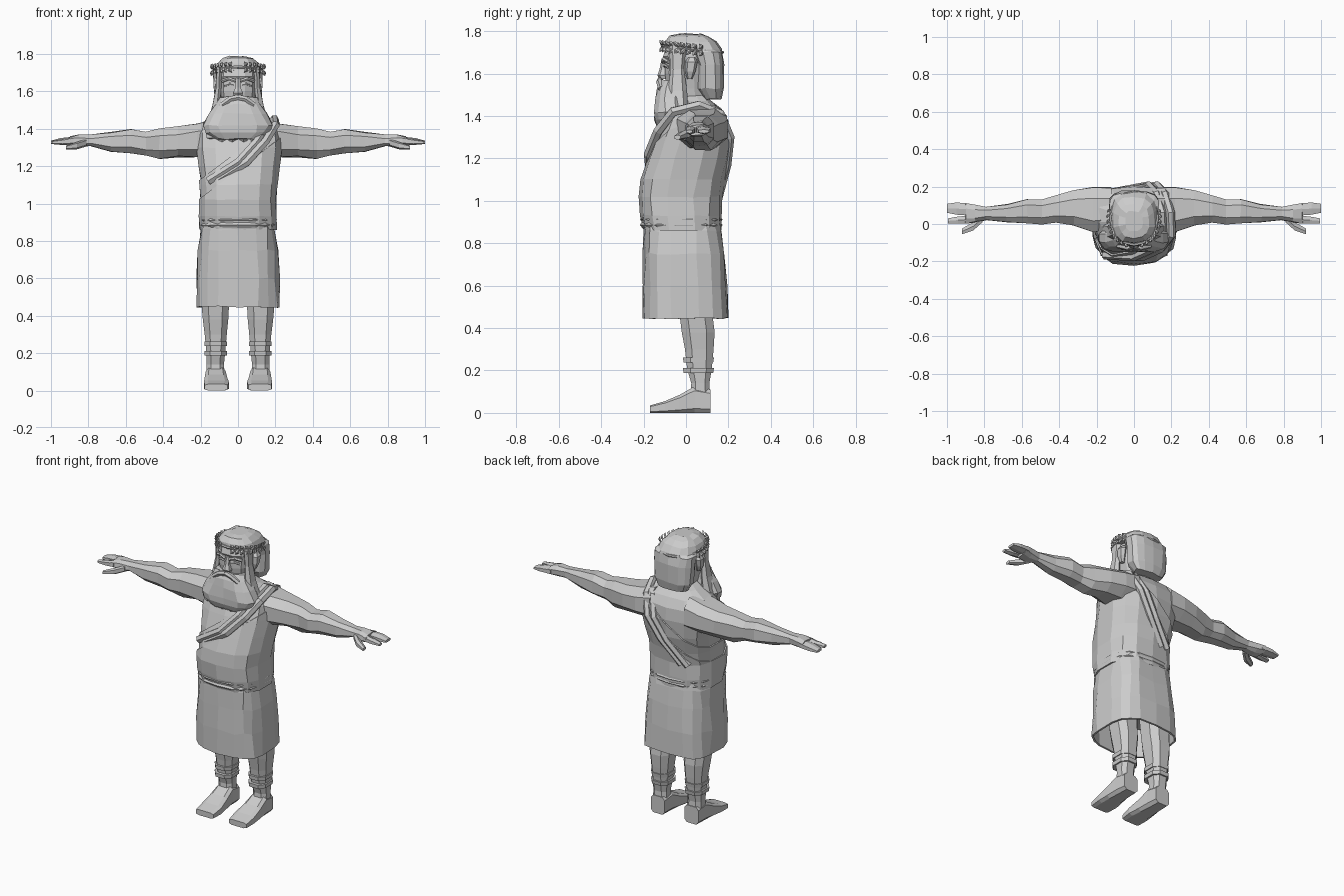
import bpy, bmesh, math, random
from mathutils import Vector

random.seed(4)
stone = bpy.data.materials.new("plain grey")
stone.diffuse_color = (0.6, 0.6, 0.6, 1)


def make(name, bm, mirror=False, solid=0):
    bmesh.ops.recalc_face_normals(bm, faces=bm.faces)
    me = bpy.data.meshes.new(name)
    bm.to_mesh(me)
    bm.free()
    me.materials.append(stone)
    ob = bpy.data.objects.new(name, me)
    bpy.context.collection.objects.link(ob)
    if mirror:
        m = ob.modifiers.new("mirror", 'MIRROR')
        m.use_mirror_merge = False
    if solid:
        s = ob.modifiers.new("thickness", 'SOLIDIFY')
        s.thickness = solid
    return ob


def loft(rings, axis='z', n=8, p=0.75, jitter=0.0, caps=True, grow=0.0):
    """Rounded-box sections: (t, a0, a1, b0, b1) along an axis."""
    bm = bmesh.new()
    angles = [(i + 0.5) * math.tau / n for i in range(n)]
    power = lambda v: math.copysign(abs(v) ** p, v)
    shape = [(power(math.cos(a)), power(math.sin(a))) for a in angles]
    ma, mb = max(s[0] for s in shape), max(s[1] for s in shape)
    loops = []
    for t, a0, a1, b0, b1 in rings:
        loop = []
        for sa, sb in shape:
            a = (a0 + a1) / 2 + sa / ma * ((a1 - a0) / 2 + grow)
            b = (b0 + b1) / 2 + sb / mb * ((b1 - b0) / 2 + grow)
            a += random.uniform(-jitter, jitter)
            b += random.uniform(-jitter, jitter)
            k = t + random.uniform(-jitter, jitter)
            loop.append(bm.verts.new({'z': (a, b, k), 'x': (k, a, b), 'y': (a, k, b)}[axis]))
        loops.append(loop)
    for u, v in zip(loops, loops[1:]):
        for i in range(n):
            j = (i + 1) % n
            bm.faces.new((u[i], u[j], v[j], v[i]))
    if caps:
        bm.faces.new(loops[0])
        bm.faces.new(loops[-1])
    return bm


def sym(rows):
    return [(z, -w, w, f, b) for z, w, f, b in rows]


def tube(name, pts, radius, mirror=False, closed=False):
    cu = bpy.data.curves.new(name, 'CURVE')
    cu.dimensions = '3D'
    cu.bevel_depth, cu.bevel_resolution, cu.use_fill_caps = radius, 1, True
    sp = cu.splines.new('POLY')
    sp.points.add(len(pts) - 1)
    for q, c in zip(sp.points, pts):
        q.co = (*c, 1)
    sp.use_cyclic_u = closed
    tmp = bpy.data.objects.new("tmp", cu)
    bpy.context.collection.objects.link(tmp)
    bpy.context.view_layer.update()
    me = bpy.data.meshes.new_from_object(tmp.evaluated_get(bpy.context.evaluated_depsgraph_get()))
    bpy.data.objects.remove(tmp)
    bm = bmesh.new()
    bm.from_mesh(me)
    for f in bm.faces:
        f.smooth = False
        f.material_index = 0
    make(name, bm, mirror)


# torso
body = sym([(.86, .19, -.19, .155), (.93, .195, -.205, .155), (1.02, .19, -.21, .155),
            (1.1, .195, -.2, .17), (1.2, .21, -.17, .195), (1.3, .225, -.135, .208),
            (1.38, .225, -.1, .2), (1.43, .19, -.07, .17), (1.47, .11, -.04, .12), (1.51, .06, -.03, .08)])
make("torso", loft(body, n=14, jitter=.004))

# draped robe: larger torso shell cut along diagonals, two layered folds
for k, (name, drop, grow) in enumerate((("robe", 0, .008), ("robe_fold", .1, .014))):
    bm = loft(body[:8], n=14, jitter=.004, caps=False, grow=grow)
    bmesh.ops.bisect_plane(bm, geom=bm.verts[:] + bm.edges[:] + bm.faces[:],
                           plane_co=(.2, 0, 1.43 - drop), plane_no=(-.6, 0, .8), clear_outer=True)
    make(name, bm, solid=.008)

# rolled sash over the left shoulder
for k, dx in enumerate((0, .045)):
    tube("sash_roll", [(-.16 + dx, -.165, 1.12), (.0 + dx, -.175, 1.22), (.1 + dx, -.13, 1.33),
                       (.155 + dx, -.06, 1.42), (.15 + dx, .06, 1.45), (.12 + dx, .16, 1.41),
                       (.08 + dx, .205, 1.3), (0 + dx, .19, 1.17), (-.12 + dx, .15, 1.02)], .024)

# skirt with uneven pleats
make("skirt", loft(sym([(.445, .222, -.2, .2), (.6, .218, -.203, .195), (.75, .21, -.203, .185),
                        (.86, .2, -.2, .172), (.9, .19, -.195, .16)]), n=18, p=.65, jitter=.007, caps=False),
     solid=.012)
make("skirt_underside", loft(sym([(.62, .19, -.17, .17), (.64, .19, -.17, .17)]), n=14, p=.65))

# belt rolls
for z in (.885, .912):
    make("belt", loft(sym([(z - .014, .198, -.205, .163), (z, .206, -.216, .172),
                           (z + .014, .198, -.207, .163)]), n=18, jitter=.002))

# legs, ankle bands and feet
make("leg", loft([(.07, .07, .168, .02, .115), (.14, .075, .168, .025, .11), (.21, .068, .17, .005, .122),
                  (.3, .06, .178, -.005, .13), (.38, .052, .188, -.02, .135), (.46, .048, .195, -.03, .125),
                  (.66, .04, .2, -.05, .12)]), True)
for z in (.2, .25):
    make("leg_band", loft([(z - .012, .06, .178, -.012, .128), (z + .012, .058, .18, -.014, .132)]), True)
make("foot", loft([(-.17, .055, .178, 0, .035), (-.1, .048, .182, 0, .055), (-.03, .058, .178, 0, .085),
                   (.04, .066, .172, 0, .125), (.115, .07, .168, 0, .11)], 'y', p=.45), True)

# arms with hands
make("arm", loft([(.12, -.03, .195, 1.25, 1.45), (.22, -.04, .195, 1.25, 1.43), (.32, -.005, .18, 1.25, 1.41),
                  (.42, .01, .15, 1.24, 1.4), (.49, .0, .13, 1.26, 1.38), (.57, .005, .13, 1.265, 1.4),
                  (.68, .012, .105, 1.28, 1.38), (.79, .02, .088, 1.305, 1.365), (.85, .01, .1, 1.305, 1.368),
                  (.9, .005, .11, 1.312, 1.358)], 'x', jitter=.004), True)
make("rear_fingers", loft([(.88, .045, .11, 1.315, 1.357), (.95, .05, .115, 1.315, 1.35),
                           (1.0, .06, .108, 1.318, 1.336)], 'x', n=6), True)
make("front_finger", loft([(.88, .003, .045, 1.315, 1.357), (.94, .002, .04, 1.313, 1.345),
                           (.995, .003, .03, 1.318, 1.335)], 'x', n=6), True)
make("thumb", loft([(.81, .01, .05, 1.305, 1.345), (.86, -.035, .01, 1.29, 1.33),
                    (.92, -.055, -.025, 1.288, 1.31)], 'x', n=6), True)

# head and hair
make("head", loft(sym([(1.42, .07, -.05, .09), (1.53, .085, -.09, .1), (1.6, .098, -.1, .1),
                       (1.665, .1, -.1, .11), (1.68, .1, -.108, .11), (1.74, .09, -.09, .1)]), n=12))
make("hair", loft(sym([(1.48, .095, .09, .165), (1.53, .122, .05, .18), (1.64, .128, .05, .182),
                       (1.7, .13, .03, .172), (1.712, .122, -.105, .168), (1.75, .108, -.1, .145),
                       (1.775, .08, -.075, .105), (1.787, .045, -.04, .07)]), n=14, jitter=.004))
make("side_lock", loft([(1.42, .1, .17, -.09, .01), (1.52, .095, .135, -.085, .005),
                        (1.62, .088, .12, -.075, -.01), (1.73, .085, .115, -.08, .0)], n=6, jitter=.003), True)
make("ear", loft([(1.575, .09, .115, .005, .03), (1.61, .09, .128, -.005, .045),
                  (1.655, .09, .132, -.005, .055), (1.675, .09, .12, .01, .045)], n=6), True)

# face
make("nose", loft(sym([(1.575, .022, -.125, -.08), (1.59, .026, -.135, -.08),
                       (1.62, .015, -.125, -.08), (1.67, .012, -.115, -.08)]), n=6))
tube("brow", [(.014, -.108, 1.655), (.05, -.104, 1.668), (.085, -.082, 1.655)], .01, True)
tube("eyelid", [(.02, -.1, 1.634), (.045, -.1, 1.64), (.072, -.086, 1.63)], .007, True)
tube("moustache", [(.0, -.122, 1.568), (.04, -.125, 1.56), (.085, -.115, 1.528)], .016, True)

# beard with pointed tips
make("beard", loft(sym([(1.57, .098, -.112, -.02), (1.53, .118, -.138, .0), (1.48, .155, -.148, .0),
                        (1.42, .188, -.152, .0), (1.38, .17, -.148, -.02), (1.345, .115, -.14, -.05)]),
                   n=14, jitter=.005))
for x, tip in ((.03, 1.322), (.085, 1.312), (.14, 1.345)):
    make("beard_tip", loft([(1.4, x - .035, x + .035, -.14 + x * .2, -.05),
                            (1.35, x - .028, x + .028, -.14 + x * .2, -.06),
                            (tip, x - .01, x + .01, -.12 + x * .2, -.08)], n=6), True)

# leaf wreath: band plus small diamond leaves
ring = [(.126 * math.cos(a), .03 + .142 * math.sin(a), 1.715 - .015 * math.sin(a))
        for a in [i * math.tau / 16 for i in range(16)]]
tube("wreath_band", ring, .008, closed=True)
bm = bmesh.new()
for i in range(9):
    a = math.radians(-68 + i * 11)
    c = Vector((.128 * math.cos(a), .03 + .14 * math.sin(a), 1.716 - .015 * math.sin(a)))
    out = Vector((math.cos(a), math.sin(a), 0))
    back = Vector((-math.sin(a), math.cos(a), 0))
    for s in (1, -1):
        tip = c + out * .016 - back * .024 + Vector((0, 0, s * .03))
        mid, side = (c + tip) / 2 + out * .006, back * .01 + Vector((0, 0, s * .008))
        v = [bm.verts.new(q) for q in (c, mid + side, tip, mid - side, mid + out * .008, mid - out * .008)]
        for j in range(4):
            bm.faces.new((v[j], v[(j + 1) % 4], v[4]))
            bm.faces.new((v[(j + 1) % 4], v[j], v[5]))
make("wreath_leaves", bm, True)
